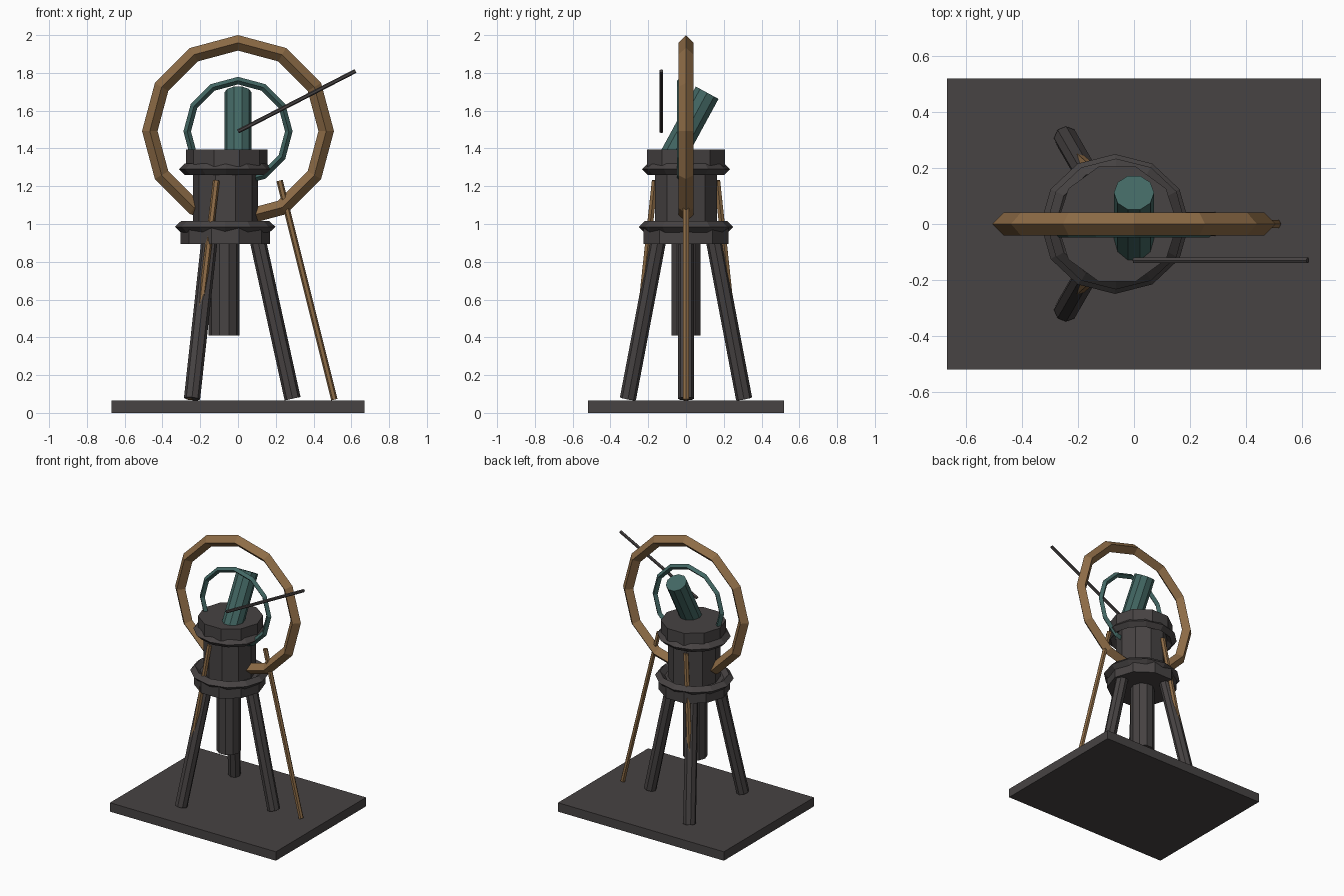
import bpy, bmesh, math
from mathutils import Vector, Matrix

if "Cube" in bpy.data.objects:
    bpy.data.objects.remove(bpy.data.objects["Cube"])


def material(name, rgb):
    m = bpy.data.materials.new(name)
    m.diffuse_color = (*rgb, 1)
    m.use_nodes = True
    m.node_tree.nodes["Principled BSDF"].inputs["Base Color"].default_value = m.diffuse_color
    return m


IRON = material("dark iron", (0.063, 0.056, 0.056))
TEAL = material("teal patina", (0.055, 0.135, 0.125))
WOOD = material("warm wood", (0.27, 0.15, 0.062))


def finish(name, bm, mat):
    bmesh.ops.recalc_face_normals(bm, faces=bm.faces)
    me = bpy.data.meshes.new(name)
    bm.to_mesh(me)
    bm.free()
    me.materials.append(mat)
    ob = bpy.data.objects.new(name, me)
    bpy.context.collection.objects.link(ob)
    return ob


def rod(name, a, b, r, sides, mat):
    """Faceted cylinder between two points."""
    a, b = Vector(a), Vector(b)
    d = b - a
    bm = bmesh.new()
    bmesh.ops.create_cone(bm, cap_ends=True, segments=sides, radius1=r, radius2=r, depth=d.length)
    # put one corner on the local x axis before aligning
    bm.verts.ensure_lookup_table()
    v = bm.verts[0].co
    bmesh.ops.rotate(bm, verts=bm.verts, matrix=Matrix.Rotation(-math.atan2(v.y, v.x), 3, 'Z'))
    q = Vector((0, 0, 1)).rotation_difference(d)
    bmesh.ops.transform(bm, verts=bm.verts, matrix=Matrix.Translation((a + b) / 2) @ q.to_matrix().to_4x4())
    return finish(name, bm, mat)


def hoop(name, center, major, minor, mat, upright=False, stretch=1.0, n=12):
    """Low-poly ring with a diamond cross-section."""
    bm = bmesh.new()
    loops = []
    for i in range(n):
        t = math.tau * i / n
        loop = []
        for k in range(4):
            p = math.pi / 2 * k
            r, h = major + minor * math.cos(p), minor * math.sin(p)
            x, y = r * math.cos(t) * stretch, r * math.sin(t)
            co = Vector((x, h, y)) if upright else Vector((x, y, h))
            loop.append(bm.verts.new(co + Vector(center)))
        loops.append(loop)
    for i in range(n):
        p, q = loops[i], loops[(i + 1) % n]
        for k in range(4):
            j = (k + 1) % 4
            bm.faces.new((p[k], q[k], q[j], p[j]))
    return finish(name, bm, mat)


# Base slab
bm = bmesh.new()
bmesh.ops.create_cube(bm, size=1, matrix=Matrix.Translation((0, 0, 0.0325)) @ Matrix.Diagonal((1.34, 1.04, 0.065, 1)))
finish("base_slab", bm, IRON)

# Central drum with caps, bands and hanging counterweight
CX = -0.066
for name, x, z0, z1, r in (("drum_body", CX, 0.94, 1.35, 0.173),
                           ("drum_cap", -0.06, 1.305, 1.395, 0.216),
                           ("drum_foot", -0.068, 0.895, 0.985, 0.237),
                           ("counterweight", -0.074, 0.41, 0.92, 0.081)):
    rod(name, (x, 0, z0), (x, 0, z1), r, 10, IRON)
hoop("upper_band", (-0.064, 0, 1.29), 0.203, 0.031, IRON, stretch=1.065)
hoop("lower_band", (-0.068, 0, 0.985), 0.219, 0.031, IRON, stretch=1.065)

# Three splayed legs
for i in range(3):
    t = math.tau * i / 3
    c, s = math.cos(t), math.sin(t)
    rod(f"leg_{i + 1}", (CX + 0.355 * c, 0.355 * s, 0.075),
        (CX + 0.165 * c, 0.165 * s, 0.94), 0.043, 8, IRON)

# Wooden braces
rod("right_brace", (0.51, 0, 0.07), (0.22, 0, 1.23), 0.017, 6, WOOD)
for side, s in (("front", -1), ("back", 1)):
    rod(f"{side}_brace", (-0.255, 0.29 * s, 0.07), (-0.115, 0.165 * s, 1.23), 0.018, 6, WOOD)

# Large wooden ring and smaller teal ring
hoop("outer_ring", (0, 0, 1.492), 0.467, 0.041, WOOD, upright=True)
hoop("inner_ring", (0, -0.028, 1.49), 0.269, 0.02, TEAL, upright=True)

# Tilted sighting tube
rod("sighting_tube", (0, -0.112, 1.283), (0, 0.112, 1.695), 0.072, 10, TEAL)

# Pointer arm
rod("pointer_arm", (0, -0.13, 1.49), (0.622, -0.13, 1.81), 0.011, 6, IRON)
